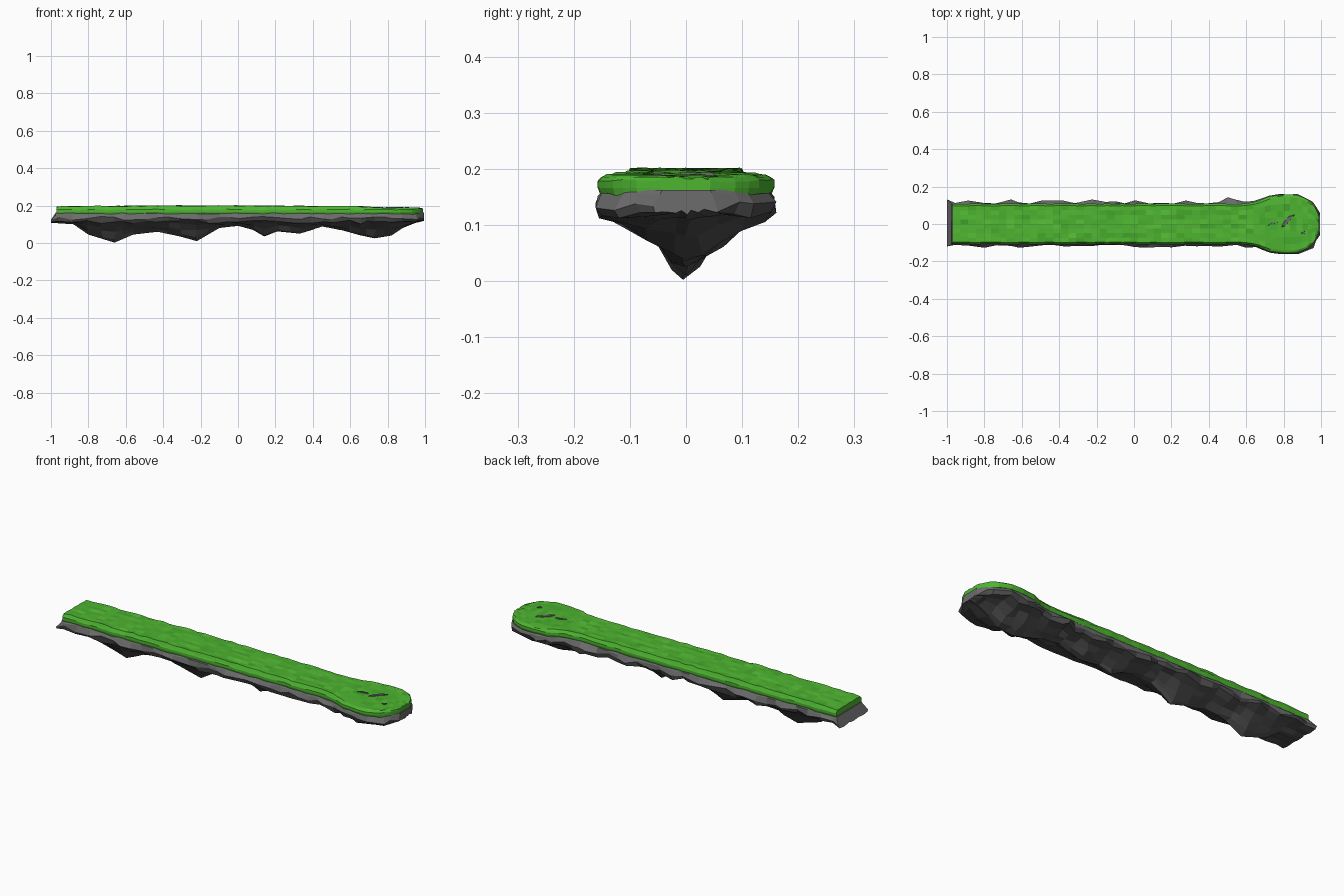
import bpy, bmesh, random

if "Cube" in bpy.data.objects:
    bpy.data.objects.remove(bpy.data.objects["Cube"])
random.seed(7)
R = random.uniform


def material(name, c):
    m = bpy.data.materials.new(name)
    m.diffuse_color = (*c, 1)
    m.use_nodes = True
    m.node_tree.nodes["Principled BSDF"].inputs["Base Color"].default_value = m.diffuse_color
    return m


def lerp(table, x):
    if x <= table[0][0]:
        return table[0][1]
    for (x0, a), (x1, b) in zip(table, table[1:]):
        if x <= x1:
            return a + (b - a) * (x - x0) / (x1 - x0)
    return table[-1][1]


def loft(name, rings, mats, pick):
    """Skin closed rings of points along x and cap both ends."""
    bm = bmesh.new()
    vs = [[bm.verts.new(p) for p in r] for r in rings]
    n = len(rings[0])
    for a, b in zip(vs, vs[1:]):
        for j in range(n):
            k = (j + 1) % n
            bm.faces.new((a[j], a[k], b[k], b[j])).material_index = pick(j)
    for cap in (vs[0], vs[-1]):
        bm.faces.new(cap)
    bmesh.ops.recalc_face_normals(bm, faces=bm.faces)
    me = bpy.data.meshes.new(name)
    bm.to_mesh(me)
    bm.free()
    for m in mats:
        me.materials.append(m)
    ob = bpy.data.objects.new(name, me)
    bpy.context.collection.objects.link(ob)
    return ob


greens = [material("grass_" + n, c) for n, c in (
    ("main", (.075, .46, .03)), ("light", (.09, .50, .035)), ("dark", (.06, .41, .025)))]
stone = material("stone", (.15, .15, .15))
dark_stone = material("dark_stone", (.075, .075, .075))

# outline half width, grass height and keel depth along the length
WIDTH = [(-1, .109), (.6, .109), (.66, .122), (.73, .148), (.79, .157), (.87, .155),
         (.93, .132), (.965, .1), (.99, .045)]
TOP = [(-.97, .196), (-.4, .2), (.1, .2), (.65, .196), (.75, .19), (.96, .189), (.99, .184)]
KEEL = [(-1, .108), (-.88, .1), (-.8, .045), (-.66, .002), (-.56, .045), (-.43, .06),
        (-.31, .035), (-.22, .01), (-.1, .08), (0, .092), (.08, .07), (.14, .035), (.21, .062),
        (.33, .05), (.45, .088), (.55, .07), (.65, .042), (.73, .025), (.82, .04),
        (.88, .08), (.95, .108), (.995, .118)]
END = [.64, .67, .7, .73, .765, .8, .835, .87, .9, .93, .95, .97, .983, .99]

# grass slab with a stepped lip and uneven top
rings = []
for x in [-.97 + i * 1.57 / 38 for i in range(39)] + END:
    w, t = lerp(WIDTH, x), lerp(TOP, x)
    w += R(-.002, .002)
    ring = [(x, -w * .97, .155 + R(-.003, .003)), (x, -w, .166), (x, -w, .179 + R(-.003, .002)),
            (x, -w * .96, .185)]
    ring += [(x, w * f, t + R(-.004, .002)) for f in (-.9, -.68, -.45, -.22, 0, .22, .45, .68, .9)]
    ring += [(x, w * .96, .185), (x, w, .179 + R(-.003, .002)), (x, w, .166),
             (x, w * .97, .155 + R(-.003, .003))]
    rings.append(ring)
loft("grass_top", rings, greens,
     lambda j: random.choice((0, 0, 0, 1, 2)) if 3 < j < 12 else 0)

# rock body: chipped rim tapering to a jagged keel
xs = sorted({p[0] for p in KEEL} | {-.95, -.73, -.61, -.5, -.37, -.16, -.05, .27, .39, .5, .6, .69, .78, .97})
rings = []
for i, x in enumerate(xs):
    w, k = lerp(WIDTH, x), lerp(KEEL, x)
    side = []
    for s in (-1, 1):
        rim = w + R(.0, .018)
        if s > 0 and x in (.5, .55, -.66, -.22, -1):
            rim = w + (.034 if x == .5 else .022)
        rim = min(rim, .161)
        low = max(k + .004, .112 + R(-.012, .012))
        prof = [(w * .94, .162), (w + .001, .152 + R(-.006, .006)), (rim, .133 + R(-.012, .01)),
                (rim * R(.9, .98), low)]
        for f, d in ((.7, .2), (.42, .52), (.17, .86)):
            prof.append((w * (f + R(-.07, .07)), low + (k - low) * d + R(-.006, .008)))
        side.append([(x + (0 if i in (0, len(xs) - 1) else R(-.01, .01)), s * y, max(z, k)) for y, z in prof])
    x0 = -.975 if i == 0 else x
    for s in side:
        s[0] = (x0, *s[0][1:])
        s[1] = (x0, *s[1][1:])
    rings.append(side[0] + [(x, R(-.008, .008), k)] + side[1][::-1])
loft("rock_underside", rings, [stone, dark_stone], lambda j: 0 if j in (0, 1, 12, 13, 14) else 1)


# small stones breaking through the round end
def outcrop(name, pts, z):
    cx = sum(p[0] for p in pts) / len(pts)
    cy = sum(p[1] for p in pts) / len(pts)
    loft(name, [[(x, y, z - .01) for x, y in pts],
                [(cx + (x - cx) * .8, cy + (y - cy) * .8, z) for x, y in pts]],
         [stone], lambda j: 0)


outcrop("outcrop_large", [(.785, -.02), (.805, -.015), (.835, .02), (.865, .055), (.83, .045), (.8, .01)], .193)
outcrop("outcrop_side", [(.71, -.01), (.74, -.002), (.775, .008), (.74, .01)], .193)
outcrop("outcrop_small", [(.89, -.05), (.91, -.06), (.915, -.035)], .192)
